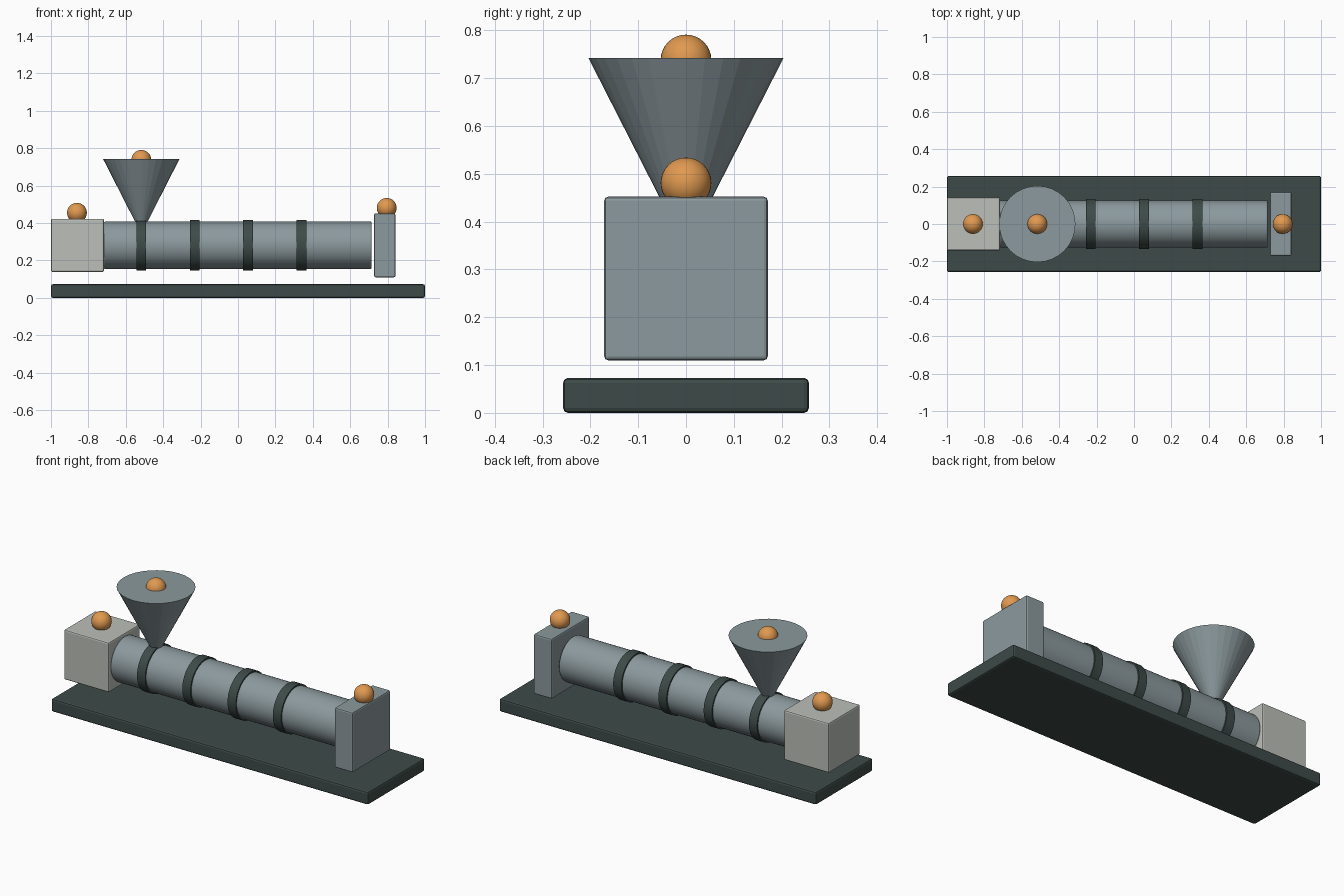
import bpy
import math

if "Cube" in bpy.data.objects:
    bpy.data.objects.remove(bpy.data.objects["Cube"])


def material(name, rgb):
    m = bpy.data.materials.new(name)
    m.diffuse_color = (*rgb, 1)
    m.use_nodes = True
    m.node_tree.nodes["Principled BSDF"].inputs["Base Color"].default_value = m.diffuse_color
    return m


DARK = material("dark_green", (0.047, 0.07, 0.065))
STEEL = material("steel", (0.26, 0.32, 0.34))
PALE = material("pale_grey", (0.50, 0.52, 0.48))
ORANGE = material("orange", (0.75, 0.32, 0.08))
AXIS_Z = 0.281


def finish(name, mat, bevel=0.0, smooth=True):
    ob = bpy.context.object
    ob.name = name
    ob.data.materials.append(mat)
    if bevel:
        bpy.ops.object.transform_apply(location=False, rotation=True, scale=True)
        mod = ob.modifiers.new("edge_bevel", "BEVEL")
        mod.width = bevel
        mod.segments = 2
        mod.limit_method = "ANGLE"
    if smooth:
        bpy.ops.object.shade_smooth_by_angle(angle=math.radians(35))
    return ob


def box(name, centre, size, mat, bevel):
    bpy.ops.mesh.primitive_cube_add(size=1, location=centre)
    bpy.context.object.scale = size
    return finish(name, mat, bevel, smooth=False)


def tube(name, x, radius, length, mat, bevel=0.0):
    bpy.ops.mesh.primitive_cylinder_add(
        vertices=48, radius=radius, depth=length,
        location=(x, 0, AXIS_Z), rotation=(0, math.pi / 2, 0))
    return finish(name, mat, bevel)


def knob(name, x, z):
    bpy.ops.mesh.primitive_uv_sphere_add(
        segments=32, ring_count=16, radius=0.053, location=(x, 0, z))
    return finish(name, ORANGE)


# Base and end blocks
box("base_plate", (0, 0, 0.0365), (2, 0.514, 0.073), DARK, 0.01)
box("motor_housing", (-0.858, 0, AXIS_Z), (0.284, 0.284, 0.284), PALE, 0.008)
box("die_plate", (0.785, 0, AXIS_Z), (0.114, 0.342, 0.342), STEEL, 0.008)

# Barrel with evenly spaced heater bands
tube("barrel", -0.001, 0.1265, 1.43, STEEL, 0.005)
for i in range(4):
    tube(f"heater_band_{i + 1}", -0.517 + i * 0.2855, 0.1345, 0.052, DARK)

# Faceted feed hopper, closed at the top
bpy.ops.mesh.primitive_cone_add(
    vertices=32, radius1=0.029, radius2=0.204, depth=0.343,
    location=(-0.517, 0, 0.742 - 0.343 / 2))
finish("hopper", STEEL, smooth=False)

# Marker balls
knob("motor_ball", -0.861, 0.455)
knob("hopper_ball", -0.517, 0.738)
knob("die_ball", 0.795, 0.481)
